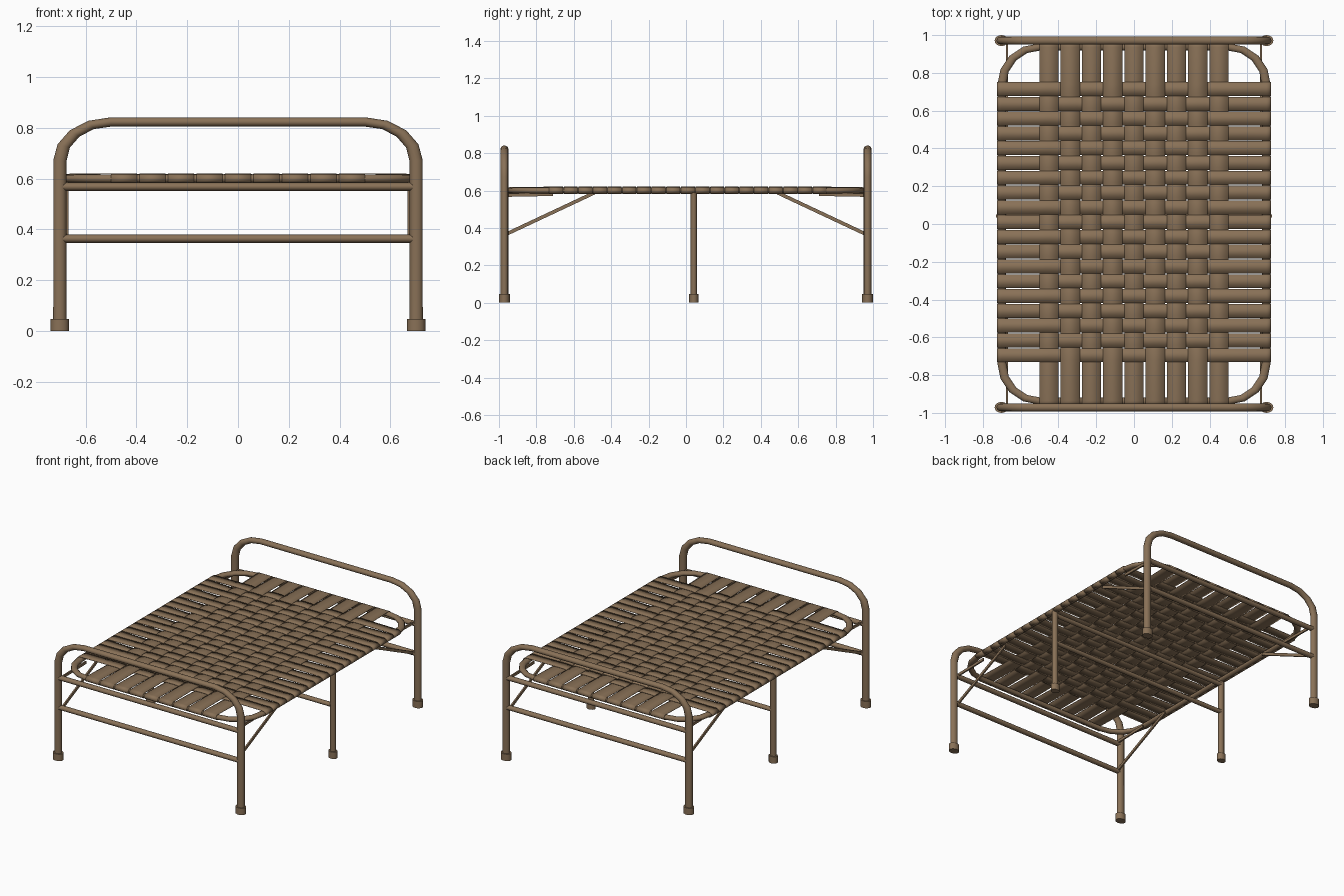
import bpy, bmesh, math
from mathutils import Vector

if "Cube" in bpy.data.objects:
    bpy.data.objects.remove(bpy.data.objects["Cube"])

S = Vector((1.3, 1.05, 0.9))      # tubes are slightly oval: stretched in x, squashed in z
END_Y, POST_X, MID_Y = 0.971, 0.702, 0.042
FRAME_X, FRAME_Y, FRAME_Z = 0.70, 0.937, 0.60

mat = bpy.data.materials.new("brown")
mat.diffuse_color = (0.25, 0.165, 0.095, 1)
mat.use_nodes = True
mat.node_tree.nodes["Principled BSDF"].inputs["Base Color"].default_value = mat.diffuse_color


def finish(ob, angle=45):
    ob.data.materials.clear()
    ob.data.materials.append(mat)
    bpy.ops.object.select_all(action='DESELECT')
    ob.select_set(True)
    bpy.context.view_layer.objects.active = ob
    bpy.ops.object.transform_apply(location=False, rotation=False, scale=True)
    bpy.ops.object.shade_smooth_by_angle(angle=math.radians(angle))


def tube(name, pts, r, closed=False):
    cu = bpy.data.curves.new(name, 'CURVE')
    cu.dimensions = '3D'
    cu.bevel_depth, cu.bevel_resolution, cu.use_fill_caps = r, 4, True
    sp = cu.splines.new('POLY')
    sp.points.add(len(pts) - 1)
    for p, c in zip(sp.points, pts):
        p.co = (c[0] / S.x, c[1] / S.y, c[2] / S.z, 1)
    sp.use_cyclic_u = closed
    ob = bpy.data.objects.new(name, cu)
    bpy.context.collection.objects.link(ob)
    ob.scale = S
    bpy.ops.object.select_all(action='DESELECT')
    ob.select_set(True)
    bpy.context.view_layer.objects.active = ob
    bpy.ops.object.convert(target='MESH')
    finish(bpy.context.view_layer.objects.active)


def arc(cx, cy, rx, ry, a0, a1, n=4):
    return [(cx + rx * math.cos(math.radians(a0 + (a1 - a0) * i / n)),
             cy + ry * math.sin(math.radians(a0 + (a1 - a0) * i / n))) for i in range(n + 1)]


def foot(name, x, y, r):
    bpy.ops.mesh.primitive_cylinder_add(vertices=16, radius=r, depth=0.047, location=(x, y, 0.0235))
    ob = bpy.context.object
    ob.name = name
    ob.scale = (S.x, S.y, 1)
    finish(ob)


def bar(name, x, a, b, height):
    # flat strip in the yz plane
    a, b = Vector((x, *a)), Vector((x, *b))
    bpy.ops.mesh.primitive_cube_add(size=1, location=(a + b) / 2)
    ob = bpy.context.object
    ob.name = name
    d = b - a
    ob.rotation_euler.x = math.atan2(d.z, d.y)
    ob.scale = (0.01, d.length, height)
    finish(ob, 30)


# head and foot ends: bent tube, two rails, feet, braces
for end, s in (("front", -1), ("back", 1)):
    y = s * END_Y
    right = arc(0.502, 0.67, 0.2, 0.153, 0, 90)
    path = [(POST_X, 0.02)] + right
    path += [(-x, z) for x, z in reversed(path)]
    tube(end + "_arch", [(x, y, z) for x, z in path], 0.02)
    for label, z in (("upper", 0.568), ("lower", 0.363)):
        tube(f"{end}_{label}_rail", [(-0.69, y, z), (0.69, y, z)], 0.0178)
    for side, t in (("left", -1), ("right", 1)):
        foot(f"{end}_{side}_foot", t * POST_X, y, 0.0277)
        bar(f"{end}_{side}_brace", t * 0.672, (s * 0.965, 0.365), (s * 0.49, 0.588), 0.019)
        bar(f"{end}_{side}_link", t * 0.672, (s * 0.965, 0.575), (s * 0.71, 0.58), 0.018)

# middle legs with two cross rails
for side, t in (("left", -1), ("right", 1)):
    tube(f"middle_{side}_leg", [(t * FRAME_X, MID_Y, 0.02), (t * FRAME_X, MID_Y, 0.6)], 0.0162)
    foot(f"middle_{side}_foot", t * FRAME_X, MID_Y, 0.0235)
for label, z in (("upper", 0.568), ("lower", 0.363)):
    tube(f"middle_{label}_rail", [(-0.69, MID_Y, z), (0.69, MID_Y, z)], 0.0162)

# rounded rectangular bed frame
loop = []
for sx, sy, a in ((1, 1, 0), (-1, 1, 90), (-1, -1, 180), (1, -1, 270)):
    loop += arc(sx * (FRAME_X - 0.2), sy * (FRAME_Y - 0.2), 0.2, 0.2, a, a + 90)
tube("bed_frame", [(x, y, FRAME_Z) for x, y in loop], 0.0178, True)

# woven webbing: two sets of straps passing over and under each other
NL, PL, WL = 9, 0.1125, 0.1025
NC, PC, WC, CY = 19, 0.0783, 0.0738, 0.01
long_pos = [(i - (NL - 1) / 2) * PL for i in range(NL)]
cross_pos = [(i - (NC - 1) / 2) * PC + CY for i in range(NC)]


def webbing(name, positions, width, others, pitch, half, ru, sign, along_y):
    bm = bmesh.new()
    for i, v in enumerate(positions):
        wrap = arc(half, FRAME_Z, ru, 0.0172, -90, 90, 8)
        path = [(-u, z) for u, z in wrap]
        for j, u in enumerate(others):
            z = 0.6155 + 0.0035 * sign * (1 if (i + j) % 2 else -1)
            path += [(u - 0.32 * pitch, z), (u + 0.32 * pitch, z)]
        path += reversed(wrap)
        rows = []
        for u, z in path:
            row = []
            for e in (-width / 2, width / 2):
                row.append(bm.verts.new((v + e, u, z) if along_y else (u, v + e, z)))
            rows.append(row)
        for a, b in zip(rows, rows[1:]):
            bm.faces.new((a[0], a[1], b[1], b[0]))
    bmesh.ops.recalc_face_normals(bm, faces=bm.faces)
    me = bpy.data.meshes.new(name)
    bm.to_mesh(me)
    bm.free()
    ob = bpy.data.objects.new(name, me)
    bpy.context.collection.objects.link(ob)
    finish(ob, 30)
    mod = ob.modifiers.new("thickness", 'SOLIDIFY')
    mod.thickness, mod.offset = 0.003, 0


webbing("lengthwise_straps", long_pos, WL, cross_pos, PC, FRAME_Y, 0.0205, 1, True)
webbing("crosswise_straps", cross_pos, WC, long_pos, PL, FRAME_X, 0.0245, -1, False)
